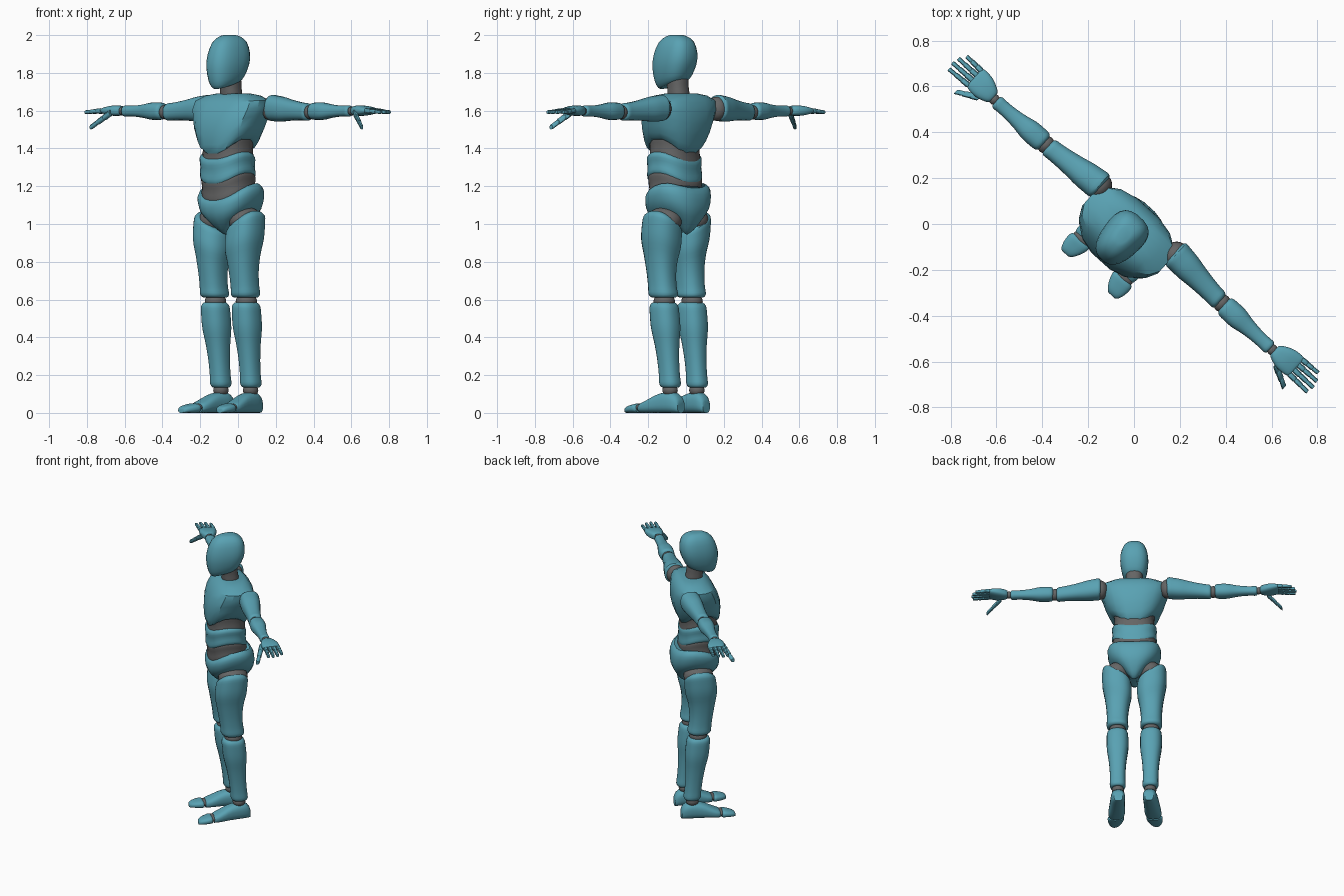
import bpy, bmesh, math
from mathutils import Matrix, Vector

if "Cube" in bpy.data.objects:
    bpy.data.objects.remove(bpy.data.objects["Cube"])

TURN = Matrix.Rotation(math.radians(-42), 4, 'Z')   # the figure stands turned


def make_material(name, rgb):
    mat = bpy.data.materials.new(name)
    mat.use_nodes = True
    mat.diffuse_color = (*rgb, 1)
    bsdf = next(node for node in mat.node_tree.nodes if node.type == 'BSDF_PRINCIPLED')
    bsdf.inputs["Base Color"].default_value = (*rgb, 1)
    return mat


SHELL = make_material("teal shell", (0.1, 0.36, 0.45))
JOINT = make_material("grey joint", (0.13, 0.13, 0.13))


def finish(name, bm, mat, side):
    mirror = Matrix.Diagonal((side, 1, 1, 1))
    bmesh.ops.transform(bm, matrix=TURN @ mirror, verts=bm.verts)
    bmesh.ops.recalc_face_normals(bm, faces=bm.faces)
    mesh = bpy.data.meshes.new(name)
    bm.to_mesh(mesh)
    bm.free()
    mesh.materials.append(mat)
    obj = bpy.data.objects.new(name, mesh)
    bpy.context.collection.objects.link(obj)
    bpy.ops.object.select_all(action='DESELECT')
    obj.select_set(True)
    bpy.context.view_layer.objects.active = obj
    bpy.ops.object.shade_smooth_by_angle(angle=math.radians(32))


def mix(a, b, t):
    return a + (b - a) * t


def ease(t):
    """Spaces positions more closely toward both ends."""
    return (1 - math.cos(math.pi * t)) / 2


def sample(values, t):
    """Smooth curve through evenly spaced values."""
    last = len(values) - 1
    i = min(int(t * last), last - 1)
    f = t * last - i
    b, c = values[i], values[i + 1]
    a, d = values[max(i - 1, 0)], values[min(i + 2, last)]
    return b + f * ((c - a) + f * ((2 * a - 5 * b + 4 * c - d)
                                   + f * (3 * b - a - 3 * c + d))) / 2


def loft(name, start, end, widths, depths, mat=SHELL, side=1, sides=24, rings=12, power=2.4,
         lift=(0, 0), outward=0, back=(0, 0), bow=0, taper=0, grounded=False):
    """Superellipse rings from start to end, in planes square to the main axis.
    lift raises the flanks, outward and back tilt the rings, bow pushes the middle forward."""
    start, end = Vector(start), Vector(end)
    span = end - start
    main = max(range(3), key=lambda axis: abs(span[axis]))
    p_axis, q_axis = (axis for axis in range(3) if axis != main)
    bm = bmesh.new()
    loops = []
    for r in range(rings + 1):
        u = r / rings
        t = ease(u)
        width, depth = sample(widths, u), sample(depths, u)
        centre = start + span * t
        centre[q_axis] += depth if grounded else -bow * math.sin(math.pi * t)
        loop = []
        for k in range(sides):
            angle = math.tau * (k + 0.5) / sides
            c, s = math.cos(angle), math.sin(angle)
            p = math.copysign(abs(c) ** (2 / power), c)
            q = math.copysign(abs(s) ** (2 / power), s)
            co = centre.copy()
            co[p_axis] += width * p * (1 + taper * q)
            co[q_axis] += depth * q
            co[main] += mix(*lift, t) * c * c + outward * (1 - t) * p + mix(*back, t) * q
            loop.append(bm.verts.new(co))
        loops.append(loop)
    for low, high in zip(loops, loops[1:]):
        for k in range(sides):
            j = (k + 1) % sides
            bm.faces.new((low[k], low[j], high[j], high[k]))
    bm.faces.new(loops[0][::-1])
    bm.faces.new(loops[-1])
    finish(name, bm, mat, side)


def band(name, start, end, width, depth, **options):
    """Short barrel with rounded rims."""
    rim = (0.85, 1, 0.98, 1, 0.85)
    loft(name, start, end, [width * f for f in rim], [depth * f for f in rim], **options)


def limb(name, start, end, first, last, swell, ratio, side, **options):
    """Muscle shape: full in the first half, slim in the second, rounded rims."""
    knots = 8
    radii = []
    for k in range(knots + 1):
        t = ease(k / knots)
        wave = math.sin(math.tau * t)
        rim = 0.75 if k in (0, knots) else 1
        radii.append(rim * (mix(first, last, t) + swell * (wave if wave > 0 else wave / 2)))
    loft(name, start, end, radii, [r * ratio for r in radii], side=side, rings=24, **options)


def ball(name, centre, radii, side):
    bm = bmesh.new()
    frame = Matrix.Translation(centre) @ Matrix.Diagonal((*radii, 1))
    bmesh.ops.create_uvsphere(bm, u_segments=20, v_segments=12, radius=1, matrix=frame)
    finish(name, bm, JOINT, side)


def digit(name, start, end, radius, side):
    """Three short rounded segments, each slimmer than the one before."""
    start, end = Vector(start), Vector(end)
    bones = 3
    for b in range(bones):
        r = radius * (1 - b / 8)
        band(f"{name}_segment_{b + 1}", start.lerp(end, b / bones),
             start.lerp(end, (b + 1) / bones), r, r, side=side, sides=10, rings=4)


# Head and neck
loft("head", (0, -0.1, 1.735), (0, -0.07, 2), (0.045, 0.075, 0.09, 0.07, 0.025),
     (0.075, 0.105, 0.125, 0.1, 0.035), power=2.6, back=(0.02, 0), taper=0.14)
band("neck", (0, -0.05, 1.66), (0, -0.065, 1.79), 0.055, 0.055, mat=JOINT)

# Torso, stacked from the chest down
loft("chest", (0, -0.085, 1.37), (0, -0.035, 1.69), (0.13, 0.17, 0.205, 0.225, 0.1),
     (0.12, 0.14, 0.155, 0.125, 0.065), sides=16, rings=8, power=2.6, lift=(0.08, 0))
band("rib_joint", (0, -0.08, 1.29), (0, -0.08, 1.44), 0.132, 0.122, mat=JOINT, lift=(0.05, 0.05))
band("abdomen", (0, -0.08, 1.2), (0, -0.085, 1.345), 0.146, 0.13, lift=(0.06, 0.04))
band("waist_joint", (0, -0.07, 1.1), (0, -0.08, 1.24), 0.142, 0.128, mat=JOINT, lift=(0.05, 0.05))
loft("pelvis", (0, -0.045, 0.945), (0, -0.06, 1.16), (0.03, 0.075, 0.155, 0.175, 0.15),
     (0.05, 0.1, 0.15, 0.155, 0.13), lift=(0.04, 0.05), back=(0, 0.03))

# Limbs, one pass per side
for side, label in ((1, "left_"), (-1, "right_")):
    # Arm
    ball(label + "shoulder_joint", (0.22, 0.02, 1.61), (0.05, 0.06, 0.064), side)
    limb(label + "upper_arm", (0.215, 0.025, 1.615), (0.505, 0, 1.592),
         0.065, 0.043, 0.004, 1.05, side)
    ball(label + "elbow_joint", (0.517, 0, 1.592), (0.034, 0.04, 0.038), side)
    limb(label + "forearm", (0.528, 0, 1.597), (0.805, -0.005, 1.598),
         0.045, 0.032, 0.008, 0.93, side)
    ball(label + "wrist_joint", (0.816, -0.004, 1.598), (0.024, 0.024, 0.023), side)

    # Hand
    loft(label + "palm", (0.825, 0, 1.6), (0.945, 0.01, 1.6), (0.025, 0.04, 0.055, 0.056, 0.05),
         (0.018, 0.026, 0.027, 0.02, 0.013), side=side, power=2.8)
    for i, finger in enumerate(("index", "middle", "ring", "little")):
        reach = 1.06 - 0.007 * (i - 1) ** 2
        digit(f"{label}{finger}_finger", (0.94, 0.028 * i - 0.033, 1.6),
              (reach, 0.031 * i - 0.038, 1.592), 0.0135, side)
    digit(label + "thumb", (0.868, -0.04, 1.59), (0.965, -0.092, 1.512), 0.018, side)

    # Leg
    ball(label + "hip_joint", (0.105, -0.058, 1.02), (0.085, 0.098, 0.072), side)
    limb(label + "thigh", (0.115, -0.062, 1.02), (0.11, -0.06, 0.61),
         0.089, 0.071, 0.012, 1.08, side, outward=0.05, bow=0.018)
    ball(label + "knee_joint", (0.11, -0.056, 0.59), (0.056, 0.058, 0.045), side)
    limb(label + "shin", (0.11, -0.06, 0.585), (0.107, -0.015, 0.135),
         0.066, 0.052, 0.009, 1.08, side)

    # Foot
    ball(label + "ankle_joint", (0.106, -0.018, 0.12), (0.04, 0.042, 0.035), side)
    loft(label + "foot", (0.1, 0.055, 0), (0.122, -0.195, 0), (0.028, 0.044, 0.049, 0.054, 0.045),
         (0.03, 0.053, 0.052, 0.033, 0.024), side=side, power=2.6, grounded=True)
    ball(label + "toe_joint", (0.123, -0.2, 0.029), (0.046, 0.025, 0.022), side)
    loft(label + "toe_cap", (0.124, -0.206, 0), (0.137, -0.297, 0),
         (0.045, 0.053, 0.048, 0.034, 0.018), (0.022, 0.025, 0.022, 0.017, 0.01),
         side=side, power=2.6, grounded=True)
